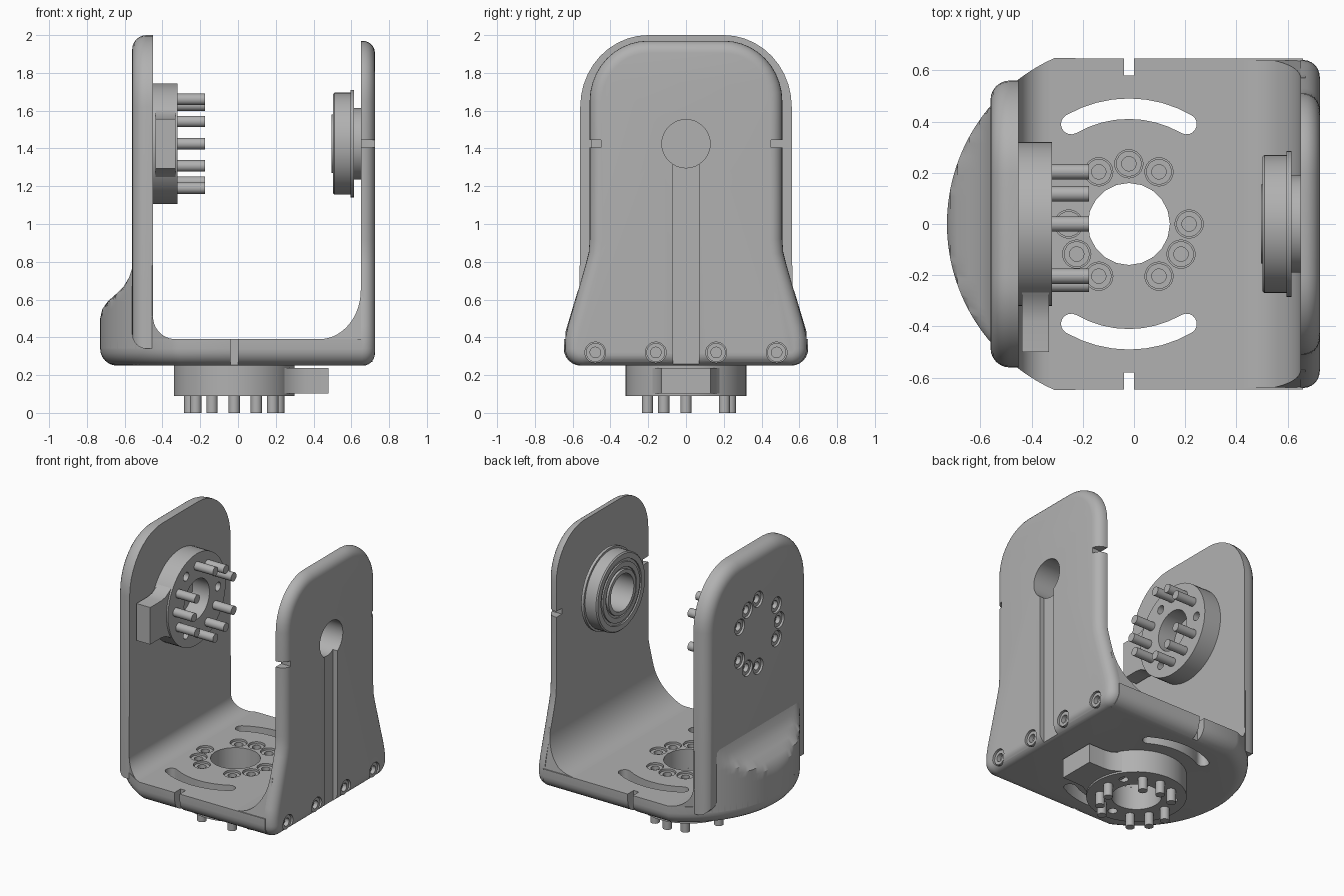
import bpy, bmesh
from math import sin, cos, pi, radians, sqrt
from mathutils import Matrix, Vector

cube = bpy.data.objects.get("Cube")
if cube:
    bpy.data.objects.remove(cube, do_unlink=True)

grey = bpy.data.materials.new("machined_grey")
grey.use_nodes = True
COLOUR = (0.44, 0.44, 0.44, 1)
grey.diffuse_color = COLOUR
grey.node_tree.nodes["Principled BSDF"].inputs["Base Color"].default_value = COLOUR

HUB_X, ROUND_R, AXIS_Z = -0.02, 0.71, 1.425   # centre and radius of rounded back, height of pivot
parts = []


def loft(name, rings, matrix=None, cyclic=False, part=True):
    """Skin a list of equal rings of points; cap the ends unless cyclic."""
    bm = bmesh.new()
    vs = [[bm.verts.new(p) for p in ring] for ring in rings]
    n = len(vs[0])
    pairs = list(zip(vs, vs[1:])) + ([(vs[-1], vs[0])] if cyclic else [])
    for a, b in pairs:
        for i in range(n):
            j = (i + 1) % n
            bm.faces.new((a[i], a[j], b[j], b[i]))
    if not cyclic:
        bm.faces.new(vs[0])
        bm.faces.new(vs[-1])
    if matrix:
        bm.transform(matrix)
    bmesh.ops.recalc_face_normals(bm, faces=bm.faces)
    mesh = bpy.data.meshes.new(name)
    bm.to_mesh(mesh)
    bm.free()
    ob = bpy.data.objects.new(name, mesh)
    bpy.context.collection.objects.link(ob)
    mesh.materials.append(grey)
    if part:
        parts.append(ob)
    return ob


def lathe(name, profile, matrix, cyclic=False, part=True, seg=32):
    rings = [[(r * cos(2 * pi * i / seg), r * sin(2 * pi * i / seg), z) for i in range(seg)]
             for r, z in profile]
    return loft(name, rings, matrix, cyclic, part)


def drill(matrix, r, z0, z1, seg=24):
    return lathe("cutter", [(r, z0), (r, z1)], matrix, part=False, seg=seg)


def box_cutter(x0, x1, y0, y1, z0, z1):
    return loft("cutter", [[(x0, y0, z), (x1, y0, z), (x1, y1, z), (x0, y1, z)] for z in (z0, z1)],
                part=False)


def cut(target, cutters):
    bpy.context.view_layer.objects.active = target
    for c in cutters:
        mod = target.modifiers.new("cut", 'BOOLEAN')
        mod.operation, mod.solver, mod.object = 'DIFFERENCE', 'EXACT', c
        bpy.ops.object.modifier_apply(modifier=mod.name)
        bpy.data.objects.remove(c, do_unlink=True)


def arc(cx, cy, rx, ry, a0, a1, n=10):
    return [(cx + rx * cos(radians(a0 + (a1 - a0) * i / n)),
             cy + ry * sin(radians(a0 + (a1 - a0) * i / n))) for i in range(n + 1)]


def inset(pts, d):
    """Offset a counter-clockwise outline inwards with mitred corners."""
    out = []
    for i, p in enumerate(pts):
        p, a, b = Vector(p), Vector(pts[i - 1]), Vector(pts[(i + 1) % len(pts)])
        e, f = (p - a).normalized(), (b - p).normalized()
        n1, n2 = Vector((-e.y, e.x)), Vector((-f.y, f.x))
        out.append(p + (n1 + n2) * d / (1 + n1.dot(n2)))
    return out


def rounded_slab(name, pts, t0, t1, r, place):
    """Slab from t0 to t1 whose edge at t1 is rounded by r."""
    s = 1 if t1 > t0 else -1
    steps = [(t0, 0)] + [(t1 - s * r * (1 - sin(a)), r * (1 - cos(a)))
                         for a in (pi / 2 * i / 6 for i in range(7))]
    return loft(name, [[place(p, t) for p in inset(pts, d)] for t, d in steps])


def mirrored(half):
    """Close an outline from its right half, listed bottom to top."""
    return half + [(-x, y) for x, y in reversed(half)]


def frame(origin, x, y, z):
    m = Matrix((x, y, z)).transposed().to_4x4()
    m.translation = origin
    return m


def screw(name, m, top, end):
    """Socket-head screw along local z, sunk just below the surface at top."""
    h = top + 0.012
    lathe(name, [(.028, h + .03), (.028, h), (.05, h), (.05, h + .045), (.03, h + .045), (.03, end)],
          m, seg=20)


# Base floor with rounded back and lower edge
a0 = 180 - 65.7
plan = [(.66, -.645), (.66, .645)] + arc(HUB_X, 0, ROUND_R, ROUND_R, a0, 360 - a0, 40)
base = rounded_slab("base_floor", plan, .39, .25, .09,
                    lambda p, t: (.66 if p[0] > .5 else p[0], p[1], t))

# Back bulge that fairs into the tall plate
rings = []
for z, x_min in ((.34, -.73), (.5, -.73), (.55, -.718), (.59, -.69), (.63, -.645),
                 (.67, -.605), (.72, -.575), (.78, -.556)):
    rings.append([(max(x, x_min), y, z)
                  for x, y in arc(HUB_X, 0, ROUND_R, ROUND_R, 127.3, 232.7, 48)])
loft("back_bulge", rings)

# Tall plate
tall = mirrored([(.56, .34)] + arc(.2, 1.62, .36, .38, 0, 90))
tall_plate = rounded_slab("tall_plate", tall, -.45, -.56, .075, lambda p, t: (t, p[0], p[1]))

# Flared arm on the other side
arm_half = (arc(.55, .34, .09, .09, -90, 0, 6) + [(.638, .4), (.625, .46), (.53, .79), (.515, .85),
            (.51, .92)] + arc(.2, 1.65, .31, .32, 0, 90))
arm = rounded_slab("bearing_arm", mirrored(arm_half), .65, .725, .065, lambda p, t: (t, p[0], p[1]))


# Inner fillets between floor and uprights
def fillet(name, curve, corner, half_width):
    pts = curve + corner
    loft(name, [[(x, s * half_width(x, z), z) for x, z in pts] for s in (-1, 1)])


fillet("arm_fillet", arc(.43, .65, .22, .26, -90, 0, 14), [(.67, .65), (.67, .37), (.43, .37)],
       lambda x, z: .638 if z < .43 else .638 - .3 * (z - .43))
fillet("plate_fillet", arc(-.33, .51, .12, .12, 180, 270, 10), [(-.33, .37), (-.47, .37), (-.47, .51)],
       lambda x, z: min(.64, sqrt(ROUND_R ** 2 - (x - HUB_X) ** 2)))

# Openings in the floor: bore, edge notches and curved slots
up = Matrix.Translation((HUB_X, 0, 0))
cutters = [drill(up, .16, .2, .5, 20)]
for s in (-1, 1):
    cutters.append(box_cutter(HUB_X - .02, HUB_X + .02, min(s * .58, s * .7), max(s * .58, s * .7), .2, .5))
    mid = 90 * s
    slot = arc(0, 0, .49, .49, mid - 30, mid + 30, 8)
    for ang, turn in ((mid + 30, 0), (mid - 30, 180)):
        c = (.45 * cos(radians(ang)), .45 * sin(radians(ang)))
        slot += arc(*c, .04, .04, ang + turn, ang + turn + 180, 8)[1:-1]
        if not turn:
            slot += arc(0, 0, .41, .41, mid + 30, mid - 30, 8)
    cutters.append(loft("cutter", [[(x, y, z) for x, y in slot] for z in (.2, .5)], up, part=False))
cut(base, cutters)

# Openings in the arm: pivot hole, cable groove, side notches
out = frame((0, 0, AXIS_Z), (0, 1, 0), (0, 0, 1), (1, 0, 0))
cutters = [drill(out, .128, .5, .9, 32), box_cutter(.69, .8, -.068, .068, .2, 1.36)]
for s in (-1, 1):
    cutters.append(box_cutter(.6, .8, min(s * .45, s * .6), max(s * .45, s * .6), 1.405, 1.445))
for i, y in enumerate((-.48, -.16, .16, .48)):
    m = frame((.725, y, .32), (0, 1, 0), (0, 0, -1), (-1, 0, 0))
    cutters.append(drill(m, .055, -.05, .05))
    screw(f"arm_screw_{i + 1}", m, 0, .07)
cut(arm, cutters)


# Mounting hub with side tab and a ring of screws
def hub(name, m, plate, plate_t, thick, bore, end, gaps):
    body = lathe(name + "_hub", [(bore, -.005), (.32, -.005), (.32, thick), (bore, thick)], m, True, seg=48)
    half = [(.2, -.23), (.28, -.165), (.33, -.137), (.38, -.13), (.5, -.13)]
    tab = half + [(x, -y) for x, y in reversed(half)]
    loft(name + "_tab", [[(x, y, z) for x, y in tab] for z in (.012, thick - .012)], m)
    bores, pockets = [], []
    for a in range(0, 360, 30):
        spot = m @ Matrix.Translation((.235 * cos(radians(a)), .235 * sin(radians(a)), 0))
        if a in gaps:
            bores.append(drill(spot, .03, .03, .3))
        else:
            pockets.append(drill(spot, .055, -plate_t - .05, -plate_t + .05))
            screw(f"{name}_screw_{a}", spot, -plate_t, end)
    cut(body, bores)
    cut(plate, pockets)


hub("floor", frame((HUB_X, 0, .25), (1, 0, 0), (0, -1, 0), (0, 0, -1)),
    base, .14, .16, .16, .25, (90, 210, 330))
hub("plate", frame((-.45, 0, AXIS_Z), (0, -1, 0), (0, 0, -1), (1, 0, 0)),
    tall_plate, .11, .13, .14, .275, (60, 180, 300))

# Flanged bearing with a grooved face
lathe("bearing", [(.128, .66), (.128, .495), (.155, .495), (.155, .512), (.17, .512), (.17, .502),
                  (.205, .502), (.205, .512), (.225, .512), (.225, .502), (.262, .502), (.27, .51),
                  (.27, .595), (.285, .595), (.285, .615), (.19, .615), (.19, .66)], out, True, seg=48)

# Smooth shading with crisp edges
bpy.ops.object.select_all(action='DESELECT')
for ob in parts:
    ob.select_set(True)
bpy.context.view_layer.objects.active = parts[0]
bpy.ops.object.shade_smooth_by_angle(angle=radians(30))
